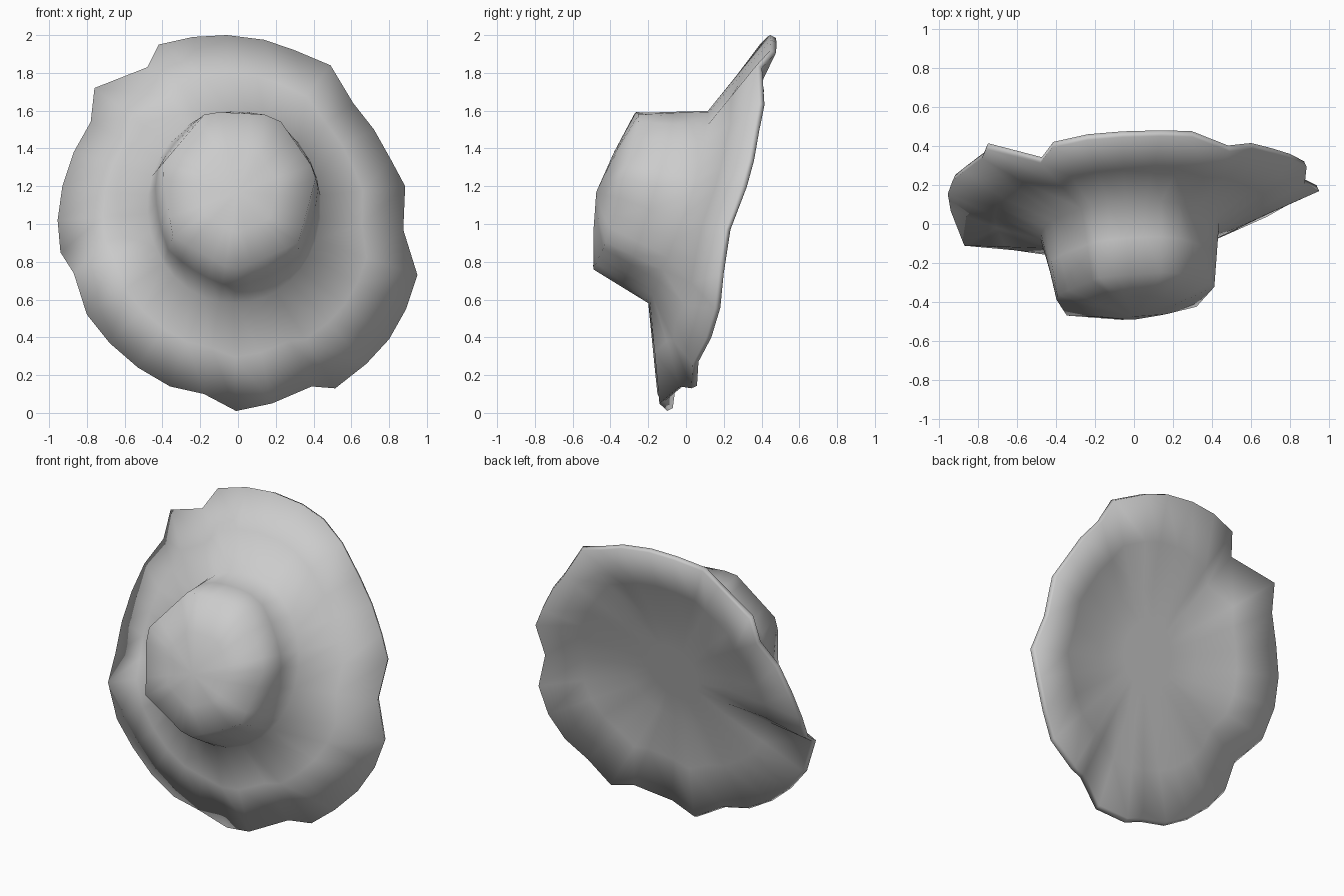
import bpy, bmesh, math

if "Cube" in bpy.data.objects:
    bpy.data.objects.remove(bpy.data.objects["Cube"])

# wavy brim edge, clockwise from the top: x, y, z
RIM = [
    (-.24, .46, 1.99), (-.06, .475, 2.0), (.14, .48, 1.975), (.30, .475, 1.92),
    (.49, .40, 1.84), (.61, .41, 1.64), (.72, .38, 1.50), (.81, .35, 1.34),
    (.885, .31, 1.20), (.875, .22, .97), (.95, .18, .73), (.89, .16, .55),
    (.80, .11, .39), (.68, .04, .26), (.515, .03, .13), (.39, -.03, .14),
    (.18, -.14, .05), (-.01, -.10, .01), (-.18, -.15, .10), (-.36, -.15, .14),
    (-.53, -.14, .24), (-.68, -.12, .37), (-.80, -.11, .52), (-.87, -.10, .74),
    (-.94, .08, .85), (-.955, .17, 1.02), (-.93, .24, 1.20), (-.87, .29, 1.38),
    (-.78, .36, 1.54), (-.76, .41, 1.72), (-.48, .34, 1.83), (-.42, .42, 1.95)]


def ring(cx, cy, cz, rx, rz, slope, tilt, sides=0):
    """Tilted ring lined up with the brim edge; sides gives it a polygon outline."""
    pts = []
    for x, y, z in RIM:
        a = math.atan2(z - 1.09, x + .01)
        k = 1
        if sides:
            step = 2 * math.pi / sides
            start = math.radians(10)
            k = math.cos(step / 2) / math.cos((a - start) % step - step / 2)
        dx, dz = k * rx * math.cos(a), k * rz * math.sin(a)
        pts.append((cx + dx, cy + slope * dz + tilt * dx, cz + dz))
    return pts


def blend(a, b, t):
    return [tuple(p + (q - p) * t for p, q in zip(u, v)) for u, v in zip(a, b)]


# outer side: brim edge to crown top
front_rim = [(x, y - .015 * z, z) for x, y, z in RIM]
back_rim = [(x * .985, y + .015 * (2 - z), 1.0 + (z - 1.0) * .985) for x, y, z in RIM]
base = ring(-.02, -.04, 1.09, .46, .51, .31, .06)
shoulder = ring(.0, -.37, 1.19, .425, .44, .28, .08, 7)
top = ring(.0, -.43, 1.18, .22, .23, .27, .05, 7)
# inner side: padded funnel closed by a flat disc
disc = ring(0, .13, 1.06, .37, .38, .30, .03)
disc_mid = ring(0, .13, 1.06, .18, .19, .30, .03)

rings = [disc_mid, disc, blend(disc, back_rim, .5), back_rim, front_rim,
         blend(front_rim, base, .5), base, blend(base, shoulder, .5), shoulder, top]

bm = bmesh.new()
loops = [[bm.verts.new(p) for p in r] for r in rings]
n = len(RIM)
for a, b in zip(loops, loops[1:]):
    for i in range(n):
        j = (i + 1) % n
        bm.faces.new((a[i], a[j], b[j], b[i]))
for loop, tip in ((loops[0], (0, .13, 1.06)), (loops[-1], (0, -.475, 1.17))):
    centre = bm.verts.new(tip)
    for i in range(n):
        bm.faces.new((loop[i], loop[(i + 1) % n], centre))
bmesh.ops.recalc_face_normals(bm, faces=bm.faces[:])

mesh = bpy.data.meshes.new("floppy_hat")
bm.to_mesh(mesh)
bm.free()
mesh.shade_smooth()
hat = bpy.data.objects.new("floppy_hat", mesh)
bpy.context.collection.objects.link(hat)
